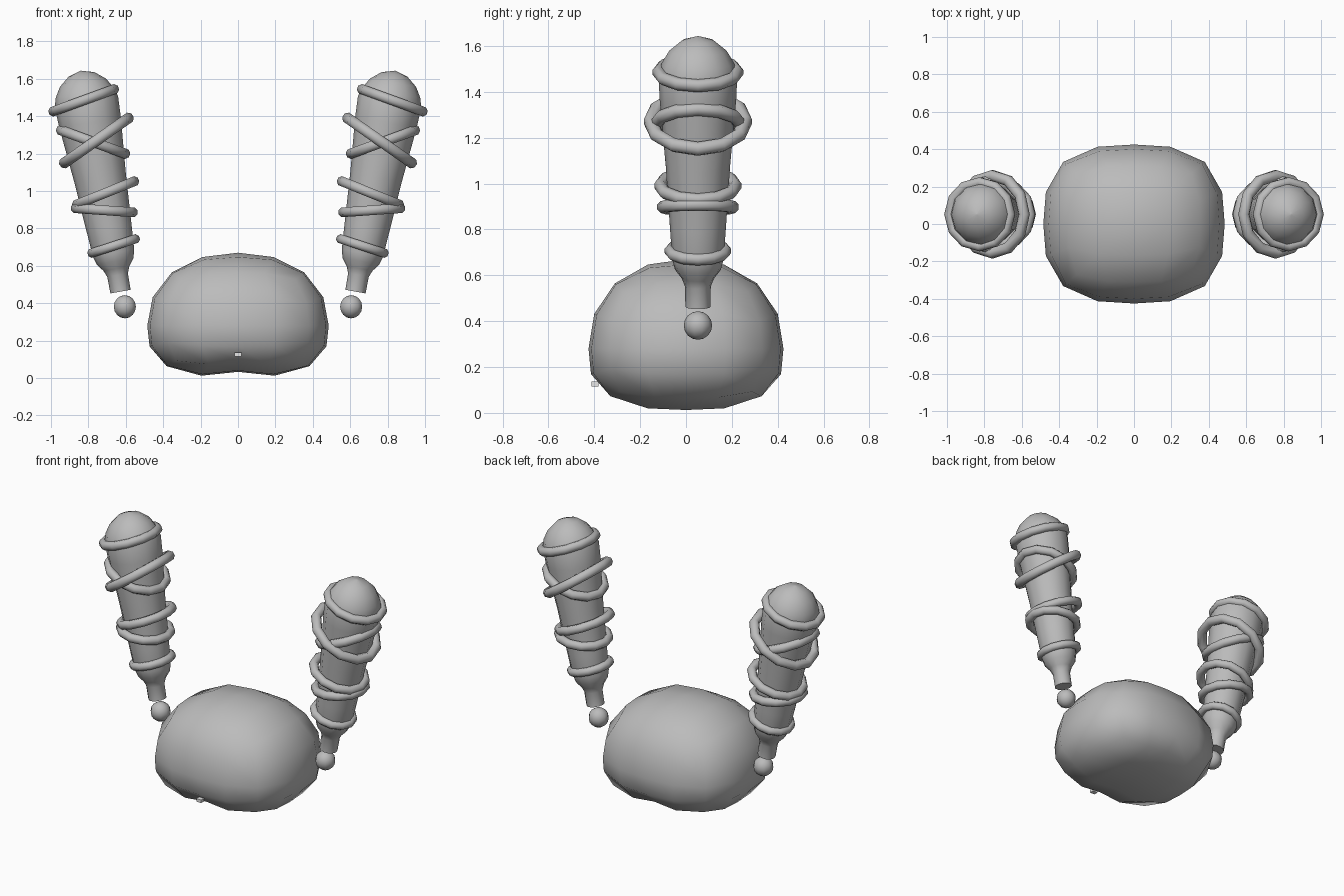
import bpy, bmesh, math
from mathutils import Vector

if "Cube" in bpy.data.objects:
    bpy.data.objects.remove(bpy.data.objects["Cube"])


def material(name, rgb):
    m = bpy.data.materials.new(name)
    m.diffuse_color = (*rgb, 1)
    m.use_nodes = True
    m.node_tree.nodes["Principled BSDF"].inputs["Base Color"].default_value = m.diffuse_color
    return m


GREY = material("mid grey", (0.5, 0.5, 0.5))
PALE = material("pale grey", (0.8, 0.8, 0.8))


def add_object(name, bm, mat, smooth=math.radians(50)):
    bmesh.ops.recalc_face_normals(bm, faces=bm.faces)
    me = bpy.data.meshes.new(name)
    bm.to_mesh(me)
    bm.free()
    ob = bpy.data.objects.new(name, me)
    bpy.context.collection.objects.link(ob)
    me.materials.append(mat)
    bpy.context.view_layer.objects.active = ob
    ob.select_set(True)
    bpy.ops.object.shade_smooth_by_angle(angle=smooth)
    ob.select_set(False)
    return ob


# Body: cube grid pushed out to a rounded block, with a shallow groove below
bm = bmesh.new()
bmesh.ops.create_cube(bm, size=2)
bmesh.ops.subdivide_edges(bm, edges=bm.edges[:], cuts=3, use_grid_fill=True)
for v in bm.verts:
    d = Vector([math.tan(c * math.pi / 4) for c in v.co])
    m = 2.2 if d.z > 0 else 2.9
    flat = (abs(d.x) ** 2.8 + abs(d.y) ** 2.8) ** (1 / 2.8)
    d /= (flat ** m + abs(d.z) ** m) ** (1 / m)
    x, y = d.x * 0.485, d.y * 0.425
    z = 0.28 + d.z * (0.39 if d.z > 0 else 0.275)
    if z < 0.15:
        z += 0.028 * max(0, 1 - abs(x) / 0.2)
    v.co = (x, y, z)
add_object("body", bm, GREY, math.radians(80))

# Small plate low on the front of the body
bm = bmesh.new()
bmesh.ops.create_cube(bm, size=1)
for v in bm.verts:
    v.co = (v.co.x * 0.036, v.co.y * 0.03 - 0.397, v.co.z * 0.02 + 0.126)
add_object("front_stud", bm, PALE)

ARM_Y = 0.052
BASE = Vector((0.628, ARM_Y, 0.462))
LEAN = math.atan(0.18)

# Arm profile: (radius, distance along the leaning axis)
PROFILE = [(0.055, 0), (0.056, 0.09), (0.07, 0.125), (0.1, 0.165), (0.112, 0.21),
           (0.122, 0.35), (0.14, 0.62), (0.167, 0.92), (0.172, 1.03),
           (0.158, 1.08), (0.125, 1.135), (0.07, 1.18), (0.0, 1.2)]

# Bands: centre x, centre z, outer radius, tube radius, tilt in degrees
BANDS = [(0.825, 1.485, 0.2, 0.028, 20), (0.757, 1.27, 0.238, 0.031, 35),
         (0.775, 1.262, 0.21, 0.029, -20), (0.708, 0.99, 0.192, 0.028, 22),
         (0.715, 0.897, 0.18, 0.028, -4), (0.665, 0.706, 0.147, 0.026, 18)]


def lathe(rings):
    """Skin a list of vertex-position rings, single points become tips."""
    bm = bmesh.new()
    rows = [[bm.verts.new(p) for p in r] for r in rings]
    return bm, rows


def bridge(bm, a, b):
    n = len(a)
    for i in range(n):
        j = (i + 1) % n
        bm.faces.new((a[i], a[j], b[j], b[i]))


def place(p, centre, angle, side):
    """Tilt a point about the y axis, move it, then mirror by side."""
    c, s = math.cos(angle), math.sin(angle)
    return Vector((side * (centre.x + p.x * c + p.z * s), centre.y + p.y,
                   centre.z - p.x * s + p.z * c))


def circle(r, z, n):
    return [Vector((r * math.cos(math.tau * i / n), r * math.sin(math.tau * i / n), z))
            for i in range(n)]


for side, label in ((-1, "left"), (1, "right")):
    # Tapered arm with a domed end and a narrow neck
    bm, rows = lathe([[place(p, BASE, LEAN, side) for p in circle(max(r, 0.0005), z, 12)]
                      for r, z in PROFILE])
    for a, b in zip(rows, rows[1:]):
        bridge(bm, a, b)
    bm.faces.new(rows[0])
    bm.faces.new(rows[-1])
    add_object(label + "_arm", bm, GREY)

    # Tilted bands wrapped around the arm
    for k, (x, z, outer, tube, tilt) in enumerate(BANDS):
        rings = []
        for t in range(8):
            a = math.tau * (t + 0.5) / 8
            ring = circle(outer - tube + tube * math.cos(a), tube * math.sin(a), 12)
            rings.append([place(p, Vector((x, ARM_Y, z)), math.radians(tilt), side)
                          for p in ring])
        bm, rows = lathe(rings)
        for i in range(8):
            bridge(bm, rows[i], rows[(i + 1) % 8])
        add_object(f"{label}_band_{k + 1}", bm, GREY)

    # Loose ball below the neck
    bm = bmesh.new()
    bmesh.ops.create_uvsphere(bm, u_segments=10, v_segments=8, radius=0.062)
    bmesh.ops.translate(bm, verts=bm.verts, vec=(side * 0.605, ARM_Y, 0.381))
    add_object(label + "_ball", bm, GREY)
